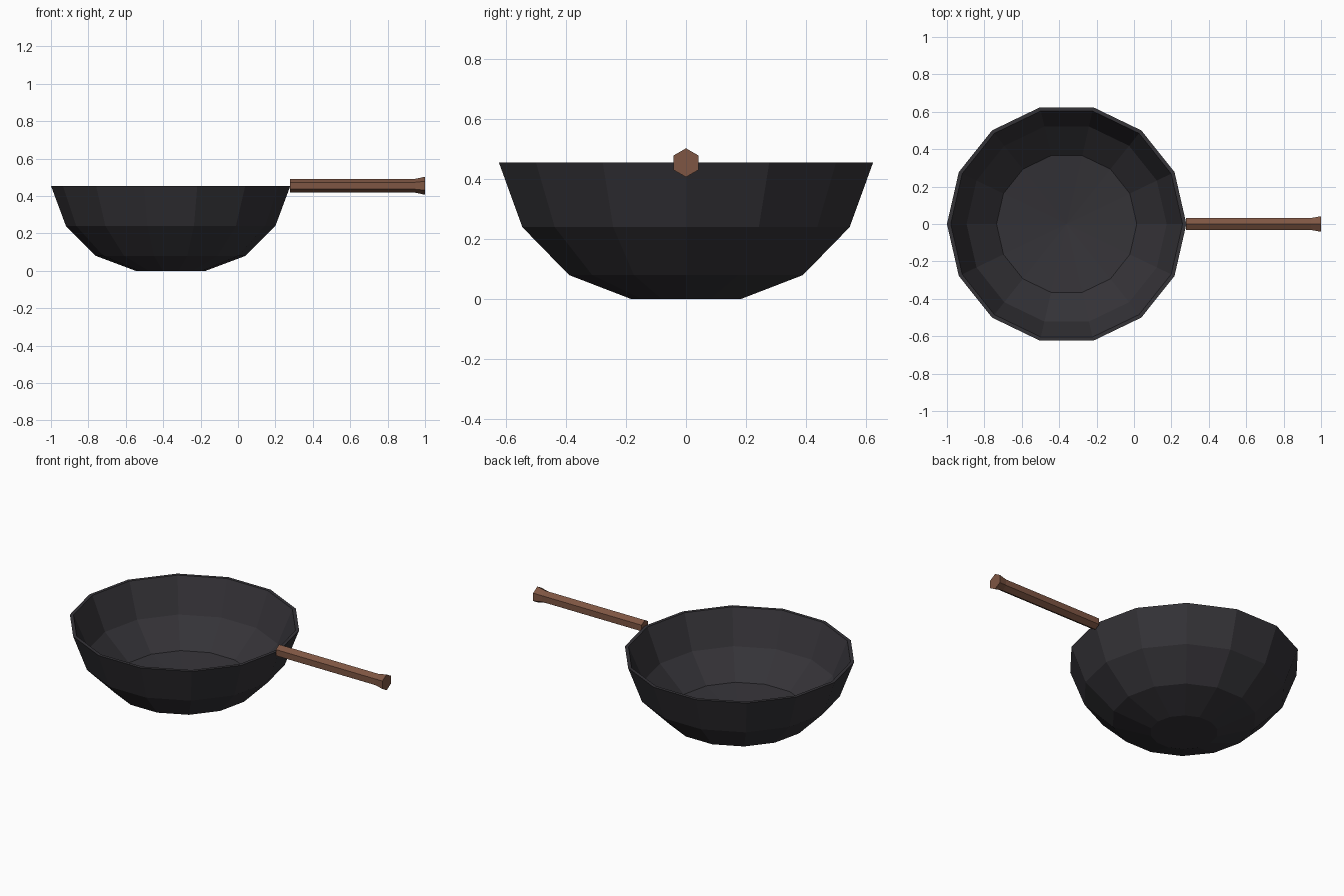
import bpy, math

if "Cube" in bpy.data.objects:
    bpy.data.objects.remove(bpy.data.objects["Cube"])


def material(name, rgb):
    m = bpy.data.materials.new(name)
    m.diffuse_color = (*rgb, 1)
    m.use_nodes = True
    m.node_tree.nodes["Principled BSDF"].inputs["Base Color"].default_value = m.diffuse_color
    return m


def lathe(name, profile, sides, mat):
    """Spin (radius, height) points round z; zero radius becomes a pole."""
    verts, rings, faces = [], [], []
    for r, z in profile:
        n = 1 if r == 0 else sides
        ring = []
        for i in range(n):
            a = 2 * math.pi * i / sides
            ring.append(len(verts))
            verts.append((r * math.cos(a), r * math.sin(a), z))
        rings.append(ring)
    for a, b in zip(rings, rings[1:]):
        for i in range(sides):
            j = (i + 1) % sides
            f = [a[i % len(a)], a[j % len(a)], b[j % len(b)], b[i % len(b)]]
            faces.append(list(dict.fromkeys(f)))
    mesh = bpy.data.meshes.new(name)
    mesh.from_pydata(verts, [], faces)
    mesh.materials.append(mat)
    ob = bpy.data.objects.new(name, mesh)
    bpy.context.collection.objects.link(ob)
    return ob


iron = material("dark iron", (0.035, 0.033, 0.039))
wood = material("brown wood", (0.21, 0.093, 0.056))

# Bowl: outer wall, thin rim, inner wall and shallow floor
bowl = lathe("bowl", [(0, 0), (0.187, 0), (0.4, 0.08), (0.56, 0.24),
                      (0.64, 0.455), (0.62, 0.455), (0.535, 0.255),
                      (0.375, 0.11), (0, 0.07)], 14, iron)
bowl.location = (-0.36, 0, 0)

# Handle: hexagonal bar with a flared end, laid along x
handle = lathe("handle", [(0, 0), (0.037, 0), (0.037, 0.67),
                          (0.048, 0.723), (0, 0.723)], 6, wood)
handle.rotation_euler = (0, math.pi / 2, 0)
handle.location = (0.277, 0, 0.455)
